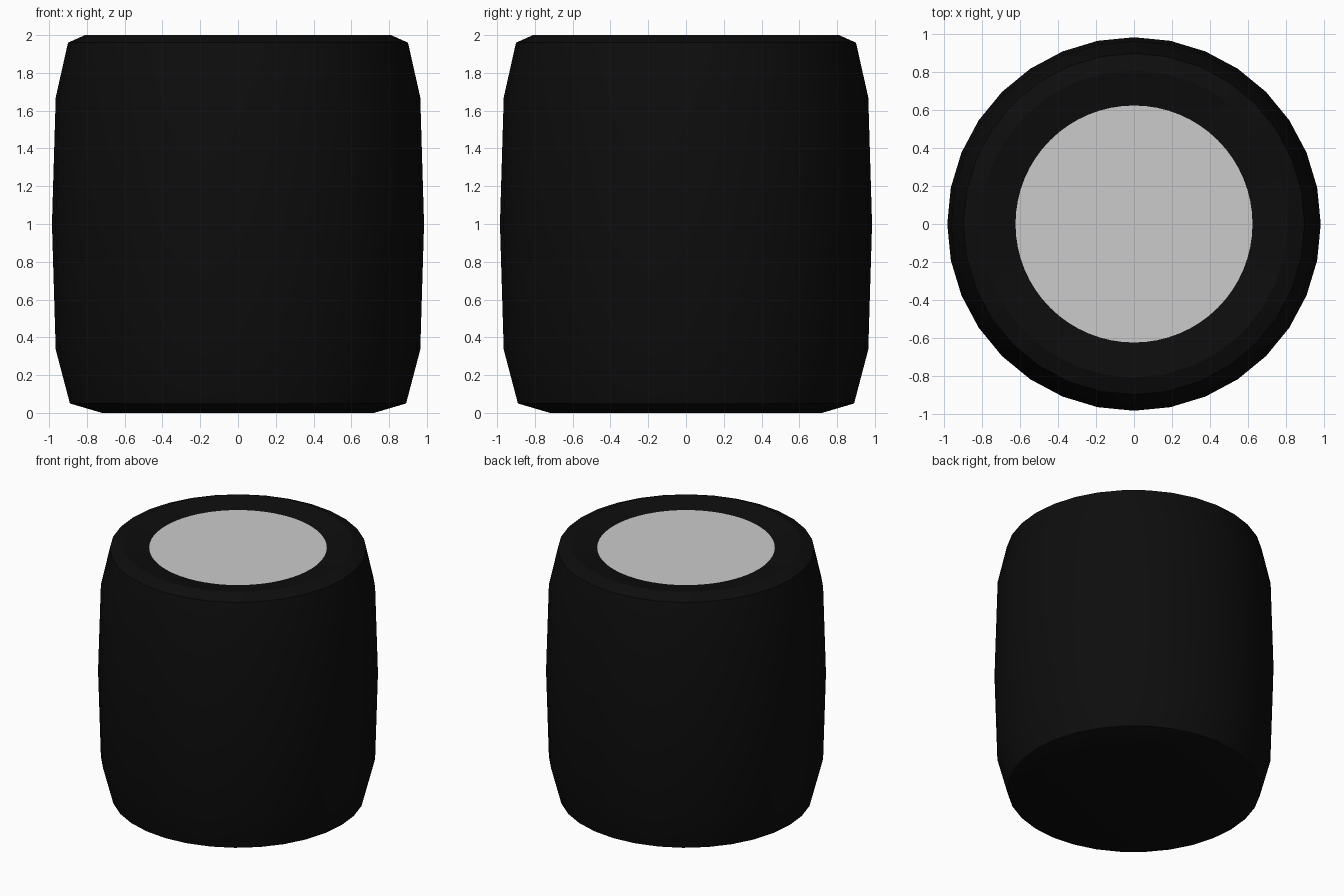
import bpy, bmesh, math

if "Cube" in bpy.data.objects:
    bpy.data.objects.remove(bpy.data.objects["Cube"])

SIDES = 32


def lathe(name, profile, sides):
    """Spin a (radius, z) profile about z and close its lower end."""
    bm = bmesh.new()
    rings = [[bm.verts.new((r * math.cos(2 * math.pi * i / sides),
                            r * math.sin(2 * math.pi * i / sides), z))
              for i in range(sides)] for r, z in profile]
    for a, b in zip(rings, rings[1:]):
        for i in range(sides):
            j = (i + 1) % sides
            bm.faces.new((a[i], a[j], b[j], b[i]))
    bm.faces.new(rings[0][::-1])
    mesh = bpy.data.meshes.new(name)
    bm.to_mesh(mesh)
    bm.free()
    obj = bpy.data.objects.new(name, mesh)
    bpy.context.collection.objects.link(obj)
    return obj


# Black bulging shell with a chamfered rim dipping in towards the lid
body = lathe("body", [(0.72, 0), (0.89, 0.05), (0.965, 0.335), (0.985, 1.0),
                      (0.965, 1.67), (0.90, 1.96), (0.81, 2.0), (0.62, 1.964)], SIDES)
black = bpy.data.materials.new("black")
black.diffuse_color = (0.004, 0.004, 0.004, 1)
black.use_nodes = True
black.node_tree.nodes["Principled BSDF"].inputs["Base Color"].default_value = black.diffuse_color
body.data.materials.append(black)
bpy.context.view_layer.objects.active = body
body.select_set(True)
bpy.ops.object.shade_smooth_by_angle(angle=math.radians(30))

# Grey flat disc set into the top
bpy.ops.mesh.primitive_circle_add(vertices=64, radius=0.625, fill_type='NGON',
                                  location=(0, 0, 1.966))
bpy.context.object.name = "top_disc"
